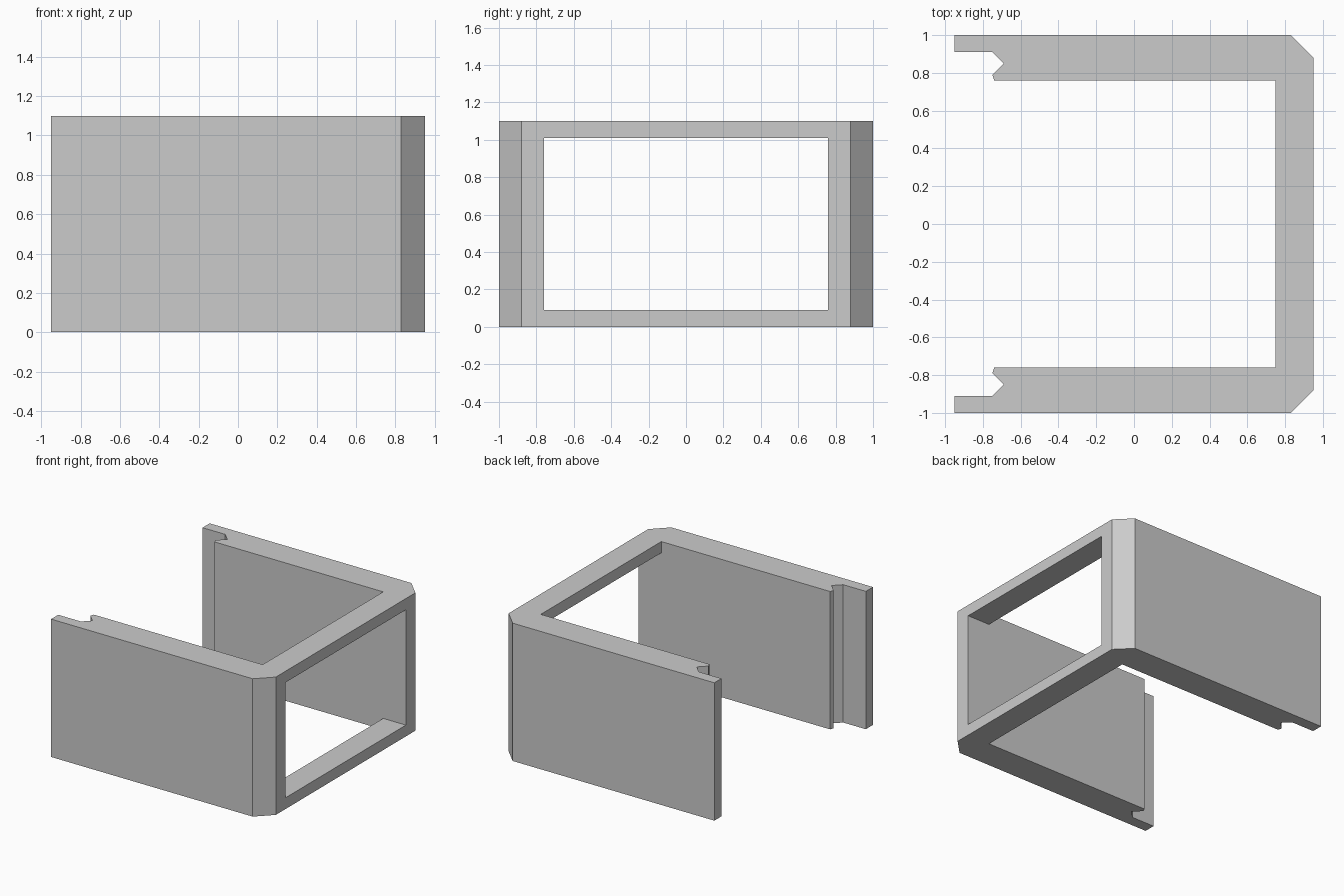
import bpy
import bmesh

cube = bpy.data.objects.get("Cube")
if cube:
    bpy.data.objects.remove(cube, do_unlink=True)

HEIGHT = 1.10
OUTER_X, INNER_X = 0.95, 0.75
WINDOW_Y, WINDOW_LOW, WINDOW_HIGH = 0.76, 0.09, 1.01

grey = bpy.data.materials.new("plain grey")
grey.use_nodes = True
colour = (0.6, 0.6, 0.6, 1)
grey.diffuse_color = colour
grey.node_tree.nodes["Principled BSDF"].inputs["Base Color"].default_value = colour

# Half of the U outline: inner wall, notched end, outer wall, chamfered corner
half = [(INNER_X, 0.76), (-0.74, 0.76), (-0.75, 0.79), (-0.69, 0.85),
        (-0.75, 0.91), (-0.95, 0.91), (-0.95, 1), (0.83, 1), (OUTER_X, 0.88)]
outline = half + [(x, -y) for x, y in reversed(half)]

# Extrude the outline upward
bm = bmesh.new()
base = bm.faces.new([bm.verts.new((x, y, 0)) for x, y in outline])
top = bmesh.ops.extrude_face_region(bm, geom=[base], use_keep_orig=True)["geom"]
bmesh.ops.translate(bm, vec=(0, 0, HEIGHT),
                    verts=[v for v in top if isinstance(v, bmesh.types.BMVert)])
bmesh.ops.recalc_face_normals(bm, faces=bm.faces)


def faces_at(x):
    return [f for f in bm.faces if all(abs(v.co.x - x) < 1e-4 for v in f.verts)]


def cut(x, point, normal):
    faces = faces_at(x)
    edges = {e for f in faces for e in f.edges}
    verts = {v for f in faces for v in f.verts}
    bmesh.ops.bisect_plane(bm, geom=[*verts, *edges, *faces], dist=1e-5,
                           plane_co=point, plane_no=normal)


# Score the window on both sides of the end wall
for x in (OUTER_X, INNER_X):
    for z in (WINDOW_LOW, WINDOW_HIGH):
        cut(x, (0, 0, z), (0, 0, 1))
for side in (-1, 1):
    cut(OUTER_X, (0, side * WINDOW_Y, 0), (0, 1, 0))

# Open the window and line it
opening = []
for x in (OUTER_X, INNER_X):
    for f in faces_at(x):
        c = f.calc_center_median()
        if abs(c.y) < WINDOW_Y and WINDOW_LOW < c.z < WINDOW_HIGH:
            opening.append(f)
rims = [e for f in opening for e in f.edges]
bmesh.ops.delete(bm, geom=opening, context="FACES_ONLY")
bmesh.ops.bridge_loops(bm, edges=rims)
bmesh.ops.recalc_face_normals(bm, faces=bm.faces)

mesh = bpy.data.meshes.new("open_frame")
bm.to_mesh(mesh)
bm.free()
mesh.materials.append(grey)
frame = bpy.data.objects.new("open_frame", mesh)
bpy.context.collection.objects.link(frame)
